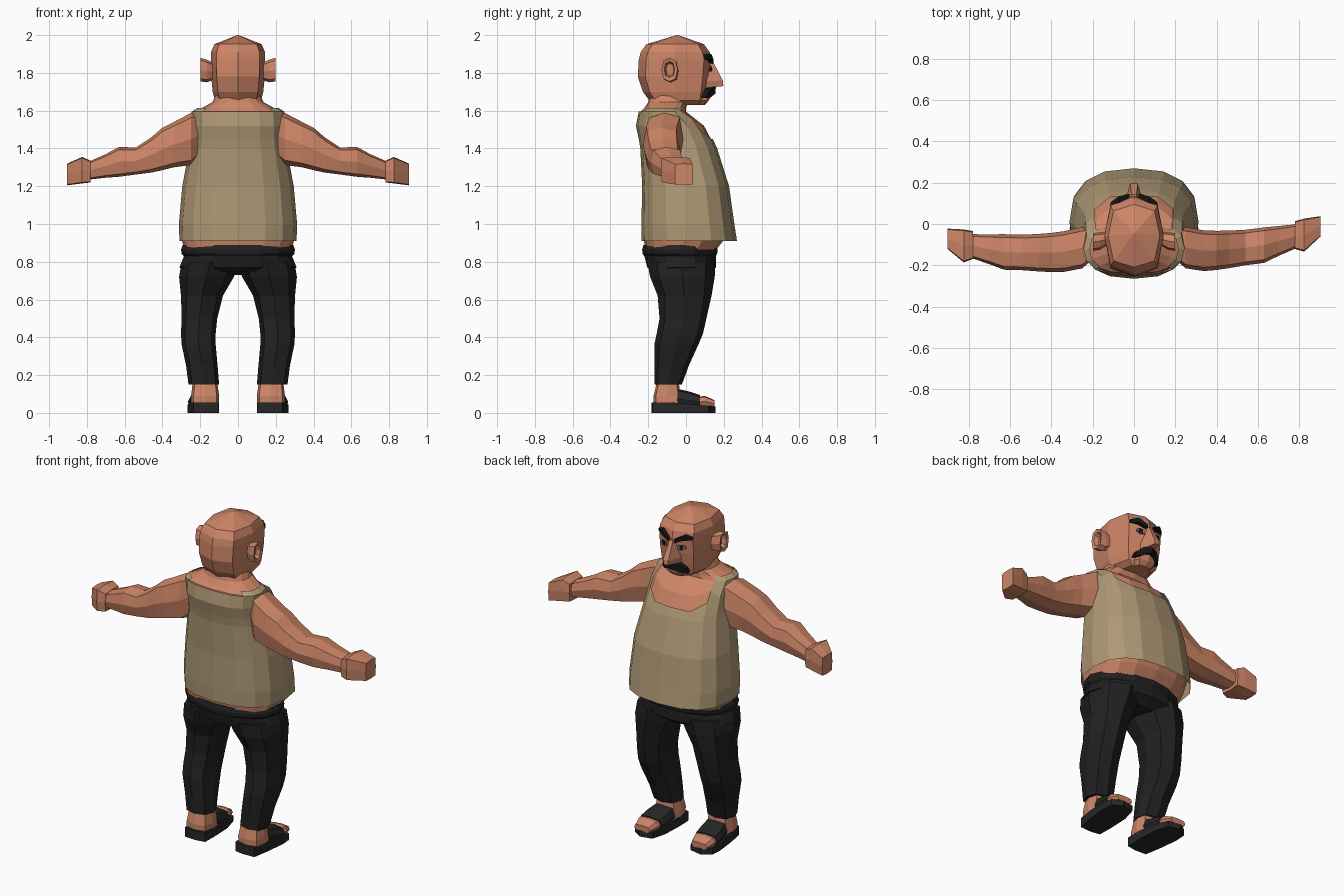
import bpy, bmesh, math


def material(name, r, g, b):
    m = bpy.data.materials.new(name)
    m.diffuse_color = (r, g, b, 1)
    return m


SKIN = material("skin", 0.61, 0.235, 0.135)
SHIRT = material("shirt khaki", 0.43, 0.32, 0.18)
PANTS = material("trouser black", 0.015, 0.015, 0.015)
SANDAL = material("sandal charcoal", 0.02, 0.02, 0.021)
HAIR = material("hair black", 0.008, 0.008, 0.008)
EYE = material("eye grey", 0.25, 0.24, 0.20)


def section(axis, pos, a0, a1, b0, b1, n=8, p=2.6):
    """Superellipse ring across an axis, filling the bounds a0..a1, b0..b1."""
    pts = []
    for i in range(n):
        t = 2 * math.pi * i / n
        c, s = round(math.cos(t), 6), round(math.sin(t), 6)
        a = (a0 + a1) / 2 + (a1 - a0) / 2 * math.copysign(abs(c) ** (2 / p), c)
        b = (b0 + b1) / 2 + (b1 - b0) / 2 * math.copysign(abs(s) ** (2 / p), s)
        pts.append({"z": (a, b, pos), "x": (pos, a, b), "y": (a, pos, b)}[axis])
    return pts


def loft(name, rings, mat, side=1, caps=True, drop=None):
    """Skin rings of points; side=-1 mirrors in x; drop(centre) deletes faces."""
    bm = bmesh.new()
    vs = [[bm.verts.new((x * side, y, z)) for x, y, z in r] for r in rings]
    n = len(rings[0])
    for lo, hi in zip(vs, vs[1:]):
        for i in range(n):
            j = (i + 1) % n
            bm.faces.new((lo[i], lo[j], hi[j], hi[i]))
    if caps:
        bm.faces.new(vs[0])
        bm.faces.new(vs[-1])
    bmesh.ops.recalc_face_normals(bm, faces=bm.faces)
    if drop:
        gone = [f for f in bm.faces if drop(f.calc_center_median())]
        bmesh.ops.delete(bm, geom=gone, context="FACES")
    me = bpy.data.meshes.new(name)
    bm.to_mesh(me)
    bm.free()
    me.materials.append(mat)
    ob = bpy.data.objects.new(name, me)
    bpy.context.collection.objects.link(ob)
    return ob


def body(rows, n=16, p=2.5, inset=0.0):
    """Rings from (z, half width, back y, front y) rows."""
    return [section("z", z, -w + inset, w - inset, y0 + inset, y1 - inset, n, p)
            for z, w, y0, y1 in rows]


def plate(name, pts, depth, mat, side=1):
    """Flat piece on the face: front outline pushed back by depth."""
    loft(name, [[(x, y - depth, z) for x, y, z in pts], pts], mat, side)


# Torso: skin inside, open vest outside with a scooped neckline
VEST = [(0.91, .31, -.235, .27), (1.0, .313, -.236, .256), (1.2, .295, -.232, .228),
        (1.4, .258, -.242, .165), (1.45, .252, -.25, .142), (1.52, .25, -.265, .105),
        (1.595, .245, -.25, .01)]


def chest(inset):
    """Vest rings, lifted beside the neckline so the scoop runs diagonally."""
    rings = body(VEST, inset=inset)
    for row, dz, dy in ((4, .05, -.025), (5, .035, -.025)):
        for i in (2, 6):
            x, y, z = rings[row][i]
            rings[row][i] = (x, y + dy, z + dz)
    return rings


loft("torso", body([(.865, .285, -.215, .16), (.92, .298, -.224, .205)])
     + chest(.01)[1:]
     + body([(1.615, .19, -.22, 0), (1.645, .135, -.2, .01), (1.69, .115, -.19, .03)]), SKIN)


def neckline(c):
    if c.z > 1.597:
        return abs(c.x) < .15
    return c.y > -.05 and c.z > 1.455 and abs(c.x) < .175


loft("vest", chest(0) + body([(1.615, .215, -.235, -.01)]), SHIRT, caps=False, drop=neckline)

# Trousers seat with folded waistband
loft("trouser_seat", body([(.89, .292, -.225, .165), (.865, .302, -.232, .168),
                           (.842, .298, -.23, .165), (.83, .286, -.22, .158),
                           (.77, .31, -.205, .158), (.73, .22, -.13, .1)], p=2.1), PANTS)

# Head
loft("head", body([(1.63, .085, -.15, .085), (1.655, .122, -.195, .105), (1.70, .134, -.228, .115),
                   (1.78, .142, -.255, .128), (1.87, .144, -.25, .135), (1.91, .143, -.24, .125),
                   (1.952, .125, -.21, .095), (2.0, .004, -.05, -.042)],
                  n=8, p=3.0), SKIN)
# Nose, lower lip and chin
loft("nose", [[(-.018, .10, 1.86), (.018, .10, 1.86), (.012, .143, 1.86), (-.012, .143, 1.86)],
              [(-.048, .1, 1.755), (.048, .1, 1.755), (.018, .195, 1.76), (-.018, .195, 1.76)],
              [(-.042, .1, 1.72), (.042, .1, 1.72), (.013, .198, 1.73), (-.013, .198, 1.73)]], SKIN)
loft("chin", [section("z", 1.63, -.05, .05, .03, .10), section("z", 1.655, -.07, .07, .03, .122),
              section("z", 1.69, -.065, .065, .03, .135)], SKIN)

for s, label in ((1, "right"), (-1, "left")):
    # Brow, eye, half moustache
    plate("brow_" + label, [(.022, .146, 1.85), (.022, .146, 1.872), (.075, .134, 1.9),
                            (.112, .106, 1.89), (.115, .1, 1.873), (.07, .134, 1.87)],
          .035, HAIR, s)
    plate("eye_" + label, [(.035, .137, 1.81), (.04, .136, 1.833), (.075, .127, 1.837),
                           (.085, .124, 1.822), (.06, .13, 1.807)], .008, EYE, s)
    plate("pupil_" + label, [(.05, .136, 1.812), (.05, .136, 1.836), (.07, .131, 1.836),
                             (.07, .131, 1.812)], .008, HAIR, s)
    plate("moustache_" + label, [(0, .158, 1.725), (.045, .142, 1.72), (.075, .118, 1.695),
                                 (.085, .104, 1.666), (.05, .132, 1.67), (.03, .148, 1.685),
                                 (0, .156, 1.69)], .045, HAIR, s)
    # Cupped ear
    loft("ear_" + label, [section("x", .125, -.10, -.04, 1.765, 1.85),
                          section("x", .165, -.125, -.04, 1.75, 1.87),
                          section("x", .198, -.13, -.045, 1.755, 1.88),
                          section("x", .193, -.115, -.06, 1.775, 1.86),
                          section("x", .168, -.105, -.065, 1.785, 1.85)], SKIN, s)

    # Arm and fist; the two arms swing slightly differently in y
    def arm_rings(rows, p):
        out = []
        for x, y0, y1, z0, z1 in rows:
            d = s * .05 * max(0, x - .3)
            out.append(section("x", x, y0 + d, y1 + d, z0, z1, 8, p))
        return out

    loft("arm_" + label, arm_rings([
        (.19, -.16, -.02, 1.36, 1.60), (.25, -.215, -.015, 1.312, 1.587),
        (.34, -.23, -.033, 1.30, 1.54), (.40, -.228, -.038, 1.285, 1.51),
        (.46, -.222, -.04, 1.272, 1.458), (.54, -.212, -.04, 1.262, 1.405),
        (.63, -.205, -.033, 1.25, 1.408), (.70, -.175, -.03, 1.245, 1.37),
        (.79, -.14, -.025, 1.235, 1.33)], 3.4), SKIN, s)
    loft("fist_" + label, arm_rings([
        (.78, -.145, -.01, 1.22, 1.335), (.825, -.16, .0, 1.215, 1.355),
        (.905, -.09, .008, 1.205, 1.32)], 9), SKIN, s)

    # Trouser leg, rounder towards the hip
    loft("trouser_leg_" + label, [
        section("z", z, a, b, c, d, 8, 2.1 if z > .6 else 2.6) for z, a, b, c, d in [
            (.80, .0, .298, -.205, .155), (.72, .022, .312, -.19, .152),
            (.62, .08, .302, -.15, .135), (.50, .11, .298, -.14, .108),
            (.42, .118, .302, -.155, .09), (.36, .118, .298, -.168, .065),
            (.25, .108, .275, -.168, .015), (.15, .1, .262, -.166, -.022)]], PANTS, s)

    # Ankle, forefoot with toes, strap and sole
    loft("ankle_" + label, [section("z", z, a, b, c, d, 8, 3.6) for z, a, b, c, d in [
        (.04, .1, .25, -.172, .0), (.09, .1, .248, -.172, -.03), (.18, .112, .238, -.15, -.04)]],
        SKIN, s)
    loft("forefoot_" + label, [section("y", y, a, b, c, d, 8, 3.6) for y, a, b, c, d in [
        (-.06, .115, .238, .03, .115), (.06, .118, .258, .03, .085),
        (.10, .122, .258, .03, .09), (.15, .14, .245, .03, .068)]], SKIN, s)
    loft("sandal_strap_" + label, [section("y", y, a, b, c, d, 8, 3.2) for y, a, b, c, d in [
        (-.045, .104, .248, .02, .128), (.02, .106, .26, .02, .112), (.075, .11, .266, .02, .094)]],
        SANDAL, s)
    outline = [(.102, -.172), (.16, -.182), (.235, -.178), (.252, -.08), (.267, .05),
               (.262, .12), (.205, .156), (.13, .14), (.105, .05), (.1, -.08)]
    loft("sandal_sole_" + label, [[(x, y, 0) for x, y in outline],
                                  [(x, y, .052 - .09 * (y + .05)) if y > -.05 else (x, y, .056)
                                   for x, y in outline]], SANDAL, s)
